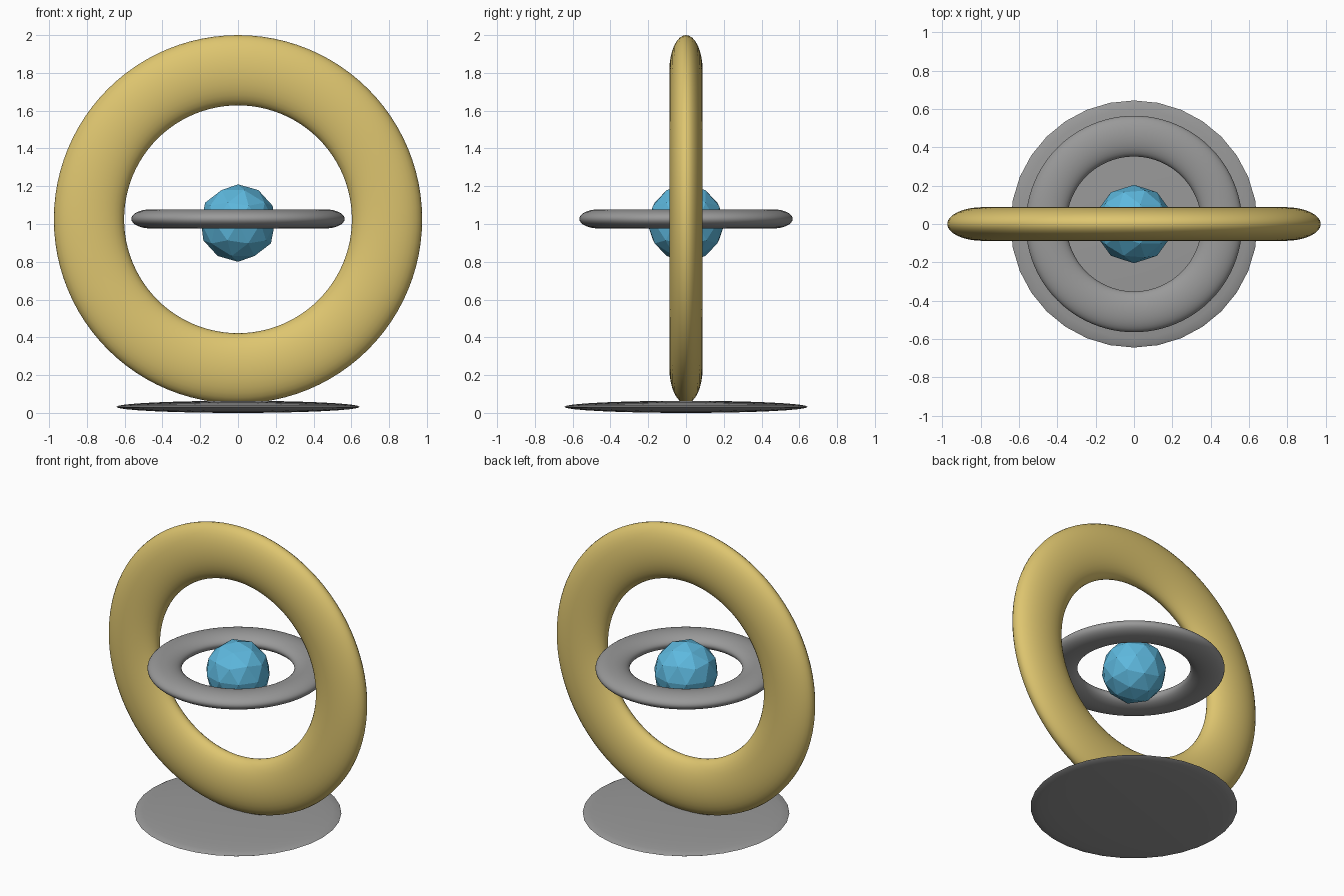
import bpy
from math import pi, radians

cube = bpy.data.objects.get("Cube")
if cube:
    bpy.data.objects.remove(cube, do_unlink=True)


def make_material(name, rgb):
    mat = bpy.data.materials.new(name)
    mat.use_nodes = True
    color = (*rgb, 1.0)
    mat.diffuse_color = color
    mat.node_tree.nodes["Principled BSDF"].inputs["Base Color"].default_value = color
    return mat


gold = make_material("gold", (0.73, 0.56, 0.16))
grey = make_material("grey", (0.32, 0.32, 0.32))
blue = make_material("sky blue", (0.11, 0.48, 0.73))


def finish(name, mat, scale, smooth=True):
    """Name, flatten, colour and shade the newly added primitive."""
    obj = bpy.context.object
    obj.name = name
    obj.scale = scale
    bpy.ops.object.transform_apply(location=False, rotation=True, scale=True)
    obj.data.materials.append(mat)
    if smooth:
        bpy.ops.object.shade_smooth_by_angle(angle=radians(40))
    return obj


def add_ring(name, mat, z, inner, outer, half_thickness, tilt=0.0):
    """Ring with an elliptical section, flattened along its own axis."""
    minor = (outer - inner) / 2
    bpy.ops.mesh.primitive_torus_add(
        location=(0, 0, z), rotation=(tilt, 0, 0),
        major_radius=(outer + inner) / 2, minor_radius=minor,
        major_segments=96, minor_segments=32)
    finish(name, mat, (1, 1, half_thickness / minor))


# Upright outer ring and level inner ring
add_ring("outer_ring", gold, 1.025, 0.603, 0.975, 0.088, pi / 2)
add_ring("inner_ring", grey, 1.027, 0.352, 0.565, 0.051)

# Faceted core
bpy.ops.mesh.primitive_ico_sphere_add(subdivisions=2, radius=0.205, location=(0, 0, 1.005))
finish("core", blue, (1, 1, 1), smooth=False)

# Thin lens-shaped base
bpy.ops.mesh.primitive_uv_sphere_add(segments=32, ring_count=16, radius=1, location=(0, 0, 0.032))
finish("base", grey, (0.645, 0.645, 0.032))
